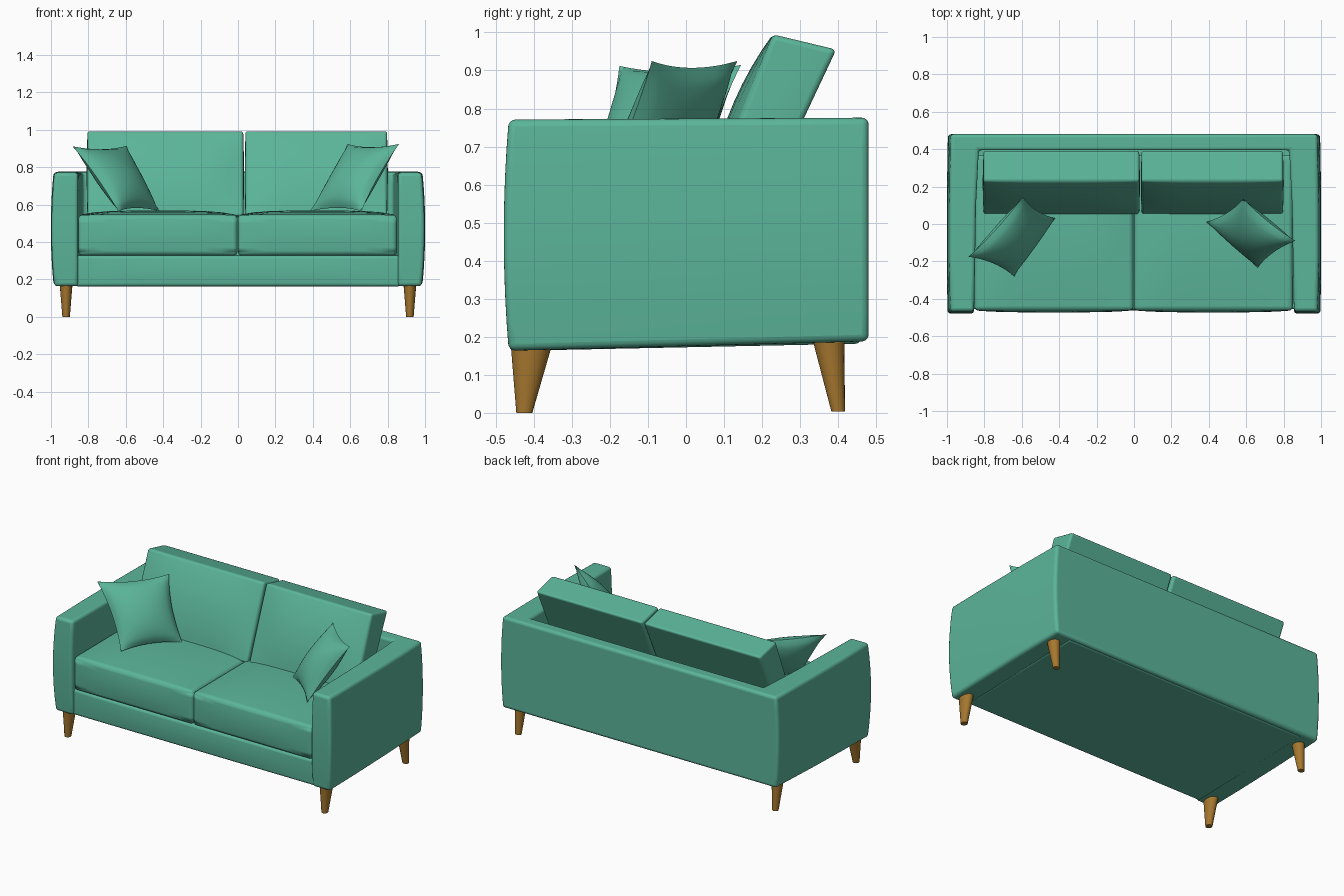
import bpy, bmesh
from mathutils import Vector

if "Cube" in bpy.data.objects:
    bpy.data.objects.remove(bpy.data.objects["Cube"])


def material(name, color):
    m = bpy.data.materials.new(name)
    m.diffuse_color = (*color, 1)
    m.use_nodes = True
    m.node_tree.nodes["Principled BSDF"].inputs["Base Color"].default_value = m.diffuse_color
    return m


FABRIC = material("green fabric", (0.105, 0.46, 0.32))
WOOD = material("warm wood", (0.38, 0.185, 0.028))


def finish(name, bm, mat, bevel=0.0):
    bmesh.ops.recalc_face_normals(bm, faces=bm.faces)
    me = bpy.data.meshes.new(name)
    bm.to_mesh(me)
    bm.free()
    ob = bpy.data.objects.new(name, me)
    bpy.context.collection.objects.link(ob)
    me.materials.append(mat)
    if bevel:
        mod = ob.modifiers.new("soft edges", 'BEVEL')
        mod.width, mod.segments = bevel, 4
        mod.limit_method, mod.angle_limit = 'ANGLE', 0.8
    bpy.ops.object.select_all(action='DESELECT')
    ob.select_set(True)
    bpy.context.view_layer.objects.active = ob
    bpy.ops.object.shade_smooth_by_angle(angle=0.7)
    return ob


# Padded block: side profile (front-bottom, back-bottom, back-top, front-top) swept in x, faces bulged
def padded(name, x0, x1, profile, bulge, bevel):
    fb, bb, bt, ft = [Vector(p) for p in profile]
    bx, by, bz = bulge
    bm = bmesh.new()
    bmesh.ops.create_cube(bm, size=2)
    bmesh.ops.subdivide_edges(bm, edges=bm.edges[:], cuts=9, use_grid_fill=True)
    for v in bm.verts:
        a, b, c = v.co
        u = a * (1 + bx * (1 - b * b) * (1 - c * c))
        w = c * (1 + bz * (1 - a ** 4) * (1 - b * b)) if c > 0 else c
        d = b * (1 + by * (1 - a ** 4) * (1 - c * c)) if b < 0 else b
        s, t = (d + 1) / 2, (w + 1) / 2
        p = fb.lerp(bb, s).lerp(ft.lerp(bt, s), t)
        v.co = ((x0 + x1) / 2 + u * (x1 - x0) / 2, p.x, p.y)
    return finish(name, bm, FABRIC, bevel)


# Arms and back: one U-shaped plan lofted upwards with a slight belly
half = [(0.83, 0.395), (0.845, 0.1), (0.85, -0.2), (0.855, -0.466),
        (0.982, -0.466), (0.986, -0.2), (0.986, 0.1), (0.984, 0.25), (0.98, 0.48)]
plan = half + [(-x, y) for x, y in reversed(half)]
bm = bmesh.new()
loops = []
LEVELS = 8
for i in range(LEVELS + 1):
    t = i / LEVELS
    belly = 1 - (2 * t - 1) ** 2
    loop = []
    for x, y in plan:
        k = (y + 0.48) / 0.96
        low, high = 0.163 + 0.025 * k, 0.771 + 0.005 * k
        side = 1 if x > 0 else -1
        if abs(x) > 0.9:
            x += side * 0.015 * belly
        if y < -0.4:
            y -= 0.013 * belly
        loop.append(bm.verts.new((x, y, low + (high - low) * t)))
    loops.append(loop)
n = len(plan)
for lo, hi in zip(loops, loops[1:]):
    for j in range(n):
        bm.faces.new((lo[j], lo[(j + 1) % n], hi[(j + 1) % n], hi[j]))
bm.faces.new(loops[0])
bm.faces.new(loops[-1])
finish("arms_and_back", bm, FABRIC, 0.018)

# Base under the seat
padded("base", -0.87, 0.87, [(-0.455, 0.163), (0.46, 0.182), (0.46, 0.33), (-0.455, 0.328)],
       (0, 0.015, 0), 0.015)

# Seat cushions
for side, x0, x1 in (("left", -0.853, -0.003), ("right", -0.001, 0.849)):
    padded("seat_cushion_" + side, x0, x1,
           [(-0.462, 0.328), (0.37, 0.328), (0.37, 0.545), (-0.462, 0.545)],
           (0.0, 0.025, 0.22), 0.045)

# Back cushions, leaning backwards
for side, x0, x1 in (("left", -0.805, 0.028), ("right", 0.04, 0.797)):
    padded("back_cushion_" + side, x0, x1,
           [(0.05, 0.54), (0.195, 0.53), (0.395, 0.955), (0.228, 0.995)],
           (0.01, 0.4, 0.0), 0.018)


# Throw pillows: two puffed sheets joined along pinched edges
def pillow(name, bl, br, tr, tl, puff):
    bl, br, tr, tl = [Vector(p) for p in (bl, br, tr, tl)]
    normal = (br - tl).cross(tr - bl).normalized()
    bm = bmesh.new()
    for sign in (-1, 1):
        old = set(bm.verts)
        bmesh.ops.create_grid(bm, x_segments=20, y_segments=20, size=1)
        for v in [v for v in bm.verts if v not in old]:
            a, b = v.co.x, v.co.y
            s = (a * (1 - 0.1 * (1 - b * b)) + 1) / 2
            t = (b * (1 - 0.1 * (1 - a * a)) + 1) / 2
            h = puff * max(0, (1 - a * a) * (1 - b * b)) ** 0.6
            v.co = bl.lerp(br, s).lerp(tl.lerp(tr, s), t) + normal * h * sign
    bmesh.ops.remove_doubles(bm, verts=bm.verts[:], dist=0.0005)
    finish(name, bm, FABRIC)


pillow("throw_pillow_left", (-0.64, -0.28, 0.565), (-0.42, 0.03, 0.565),
       (-0.595, 0.145, 0.915), (-0.885, -0.175, 0.912), 0.075)
pillow("throw_pillow_right", (0.385, 0.01, 0.565), (0.66, -0.235, 0.565),
       (0.862, -0.09, 0.925), (0.585, 0.135, 0.925), 0.075)


# Tapered legs: (y centre, y radius) at bottom and top
def leg(name, side, bottom, top, z0, z1):
    bm = bmesh.new()
    bmesh.ops.create_cone(bm, cap_ends=True, segments=20, radius1=1, radius2=1, depth=2)
    for v in bm.verts:
        up = v.co.z > 0
        yc, ry = top if up else bottom
        rx = 0.034 if up else 0.02
        v.co = (side * 0.919 + v.co.x * rx, yc + v.co.y * ry, z1 if up else z0)
    finish(name, bm, WOOD)


for label, side in (("left", -1), ("right", 1)):
    leg("front_leg_" + label, side, (-0.425, 0.021), (-0.407, 0.053), 0.0, 0.172)
    leg("back_leg_" + label, side, (0.4, 0.018), (0.374, 0.042), 0.004, 0.195)
